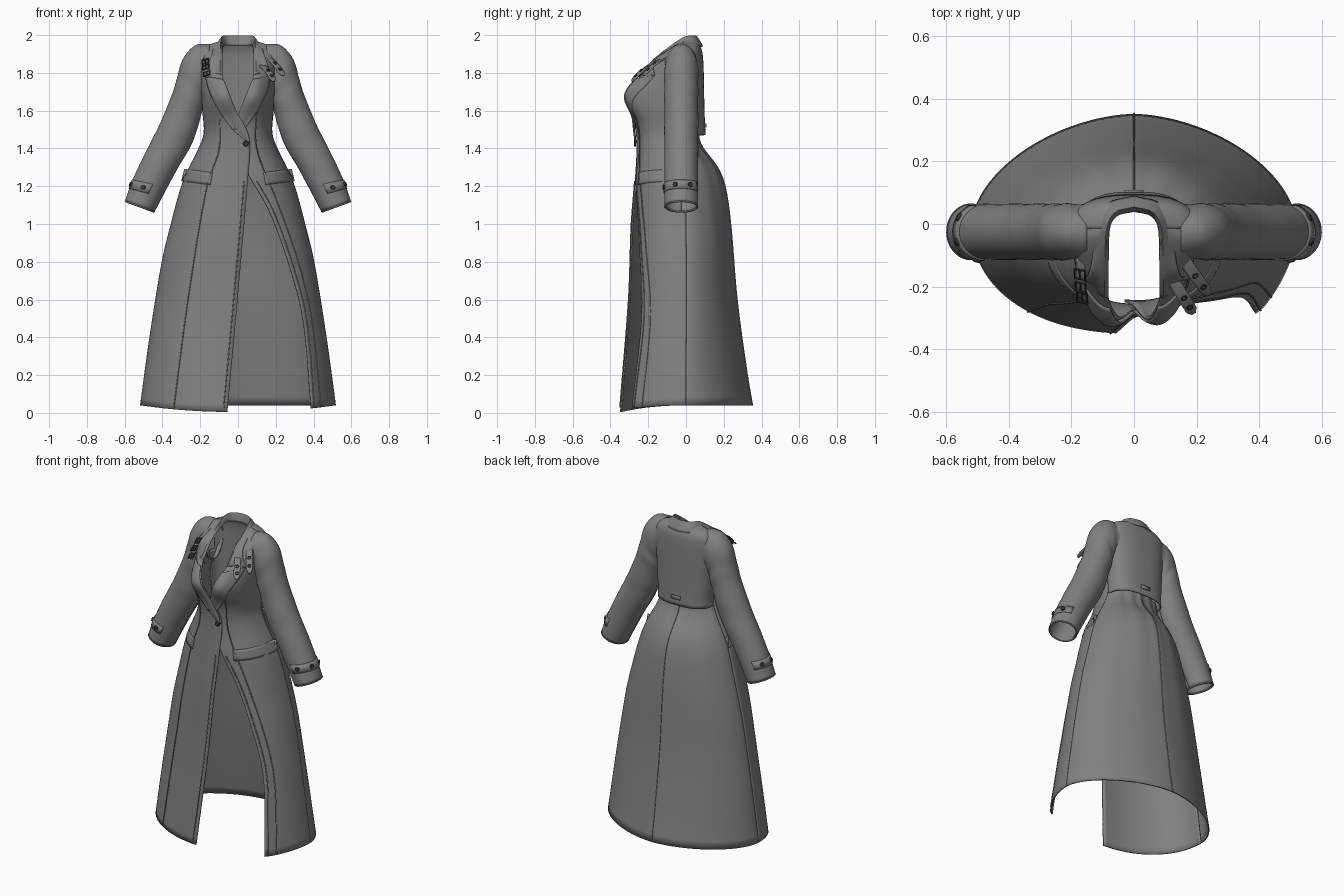
import bpy, math
from mathutils import Vector, Matrix

if "Cube" in bpy.data.objects:
    bpy.data.objects.remove(bpy.data.objects["Cube"])

PI = math.pi

def H(tab, z):
    """Smooth interpolation through a small table of (z, value)."""
    z = min(max(z, tab[0][0]), tab[-1][0])
    i = 0
    while i < len(tab) - 2 and z > tab[i + 1][0]:
        i += 1
    def slope(k):
        a, b = tab[max(k - 1, 0)], tab[min(k + 1, len(tab) - 1)]
        return (b[1] - a[1]) / (b[0] - a[0])
    (z0, p0), (z1, p1) = tab[i], tab[i + 1]
    h = z1 - z0
    t = (z - z0) / h
    return ((2*t**3 - 3*t*t + 1)*p0 + (t**3 - 2*t*t + t)*h*slope(i)
            + (3*t*t - 2*t**3)*p1 + (t**3 - t*t)*h*slope(i + 1))

# Body profiles by height: half width, front, skirt back, jacket back, centre, squareness
W = [(0, .52), (.4, .465), (.8, .40), (1, .352), (1.2, .297), (1.3, .255), (1.4, .205), (1.48, .178),
     (1.6, .185), (1.8, .195), (1.87, .2), (1.92, .188), (1.945, .155), (1.96, .11), (1.97, .09)]
YF = [(0, -.35), (.6, -.30), (1, -.285), (1.2, -.27), (1.4, -.258), (1.55, -.262), (1.68, -.264),
      (1.8, -.218), (1.85, -.185), (1.9, -.13), (1.94, -.075), (1.97, -.03)]
YB = [(0, .355), (.2, .32), (.6, .265), (1, .23), (1.2, .20), (1.3, .16), (1.4, .085), (1.45, .062), (1.52, .06)]
YJ = [(1.46, .10), (1.6, .094), (1.8, .09), (1.9, .084), (1.94, .072), (1.97, .055)]
YC = [(0, 0), (1, 0), (1.4, -.02), (1.97, -.015)]
NF = [(0, 2.2), (1, 2.3), (1.4, 2.5), (1.7, 3.0), (1.97, 2.8)]
# Front opening edge of each panel, measured toward its own side
EDGE = {-1: [(0, .06), (.65, .0), (1.28, -.055), (1.43, -.062), (1.5, -.045), (1.6, .01), (1.7, .05), (1.8, .085), (1.97, .085)],
        1: [(0, .39), (.5, .345), (.78, .275), (1.08, .165), (1.28, .05), (1.36, .0), (1.43, -.03), (1.5, -.02),
            (1.6, .01), (1.7, .05), (1.8, .085), (1.97, .085)]}
LAPEL = [(1.43, -.05), (1.5, .03), (1.6, .105), (1.7, .155), (1.78, .175)]

def front_y(x, z):
    r = min(abs(x) / H(W, z), 1)
    n, c = H(NF, z), H(YC, z)
    bust = .058 * math.exp(-((abs(x) - .11) / .1)**2 - ((z - 1.68) / .10)**2) * (1 - r**4)
    flare = .05 * max(0, 1 - z) * (1 - r) / .25 if x > .05 else 0   # open panel swings forward
    return c - (c - H(YF, z)) * (1 - r**n)**(1 / n) - bust - min(flare, .04 * max(0, 1 - z))

def on_front(x, z, off=0.0):
    return Vector((x, front_y(x, z) - off, z))

def sheet(name, fn, nu, nv, thick=.008, skip=None):
    """Grid surface from fn(u, v), thickened."""
    vs = [fn(i / nu, j / nv) for j in range(nv + 1) for i in range(nu + 1)]
    fs = []
    for j in range(nv):
        for i in range(nu):
            a = j * (nu + 1) + i
            f = (a, a + 1, a + nu + 2, a + nu + 1)
            if not (skip and skip(sum((Vector(vs[k]) for k in f), Vector()) / 4)):
                fs.append(f)
    me = bpy.data.meshes.new(name)
    me.from_pydata(vs, [], fs)
    me.validate()
    ob = bpy.data.objects.new(name, me)
    bpy.context.collection.objects.link(ob)
    m = ob.modifiers.new("thickness", 'SOLIDIFY')
    m.thickness, m.offset = thick, 0
    bpy.context.view_layer.objects.active = ob
    ob.select_set(True)
    bpy.ops.object.shade_smooth_by_angle(angle=math.radians(40))
    ob.select_set(False)

def tube(name, pts, r=.003):
    cu = bpy.data.curves.new(name, 'CURVE')
    cu.dimensions, cu.bevel_depth, cu.bevel_resolution = '3D', r, 1
    sp = cu.splines.new('POLY')
    sp.points.add(len(pts) - 1)
    for p, q in zip(sp.points, pts):
        p.co = (*q, 1)
    bpy.context.collection.objects.link(bpy.data.objects.new(name, cu))

def frame(p, n, d=Vector((0, 0, 1))):
    """Local z along n, local y as near d as possible."""
    n = Vector(n).normalized()
    x = d.cross(n).normalized()
    return Matrix.Translation(p) @ Matrix((x, n.cross(x), n)).transposed().to_4x4()

def button(name, p, n, r=.014):
    bpy.ops.mesh.primitive_cylinder_add(vertices=20, radius=r, depth=.012)
    ob = bpy.context.object
    ob.name, ob.matrix_world = name, frame(p, n)
    b = ob.modifiers.new("bevel", 'BEVEL')
    b.width, b.segments = .003, 2

def armhole(c):
    return abs(c.x) > .165 and 1.74 < c.z < 1.90 and abs(c.y + .025) < .05

# Front panels, running from lapel to hem in one piece
def front_panel(s):
    def fn(u, v):
        k = math.sin(v * PI / 2)
        z = .04 + 1.93 * k
        n, w = H(NF, z), H(W, z)
        r = max(-1, min(1, H(EDGE[s], z) / w))
        t0 = math.copysign(math.asin(abs(r)**(n / 2)), r)
        th = t0 + (PI / 2 - t0) * u
        sn = math.sin(th)
        x = s * w * math.copysign(abs(sn)**(2 / n), sn)
        under = .012 * (1 - u) * (s > 0) * math.exp(-((z - 1.45) / .15)**4)
        return (x, front_y(x, z) + under, z - .035 * math.cos(th)**2 * (1 - k))
    return fn
for s, nm in ((-1, "right"), (1, "left")):
    sheet(f"front_panel_{nm}", front_panel(s), 32, 80, skip=armhole)

# Skirt back with gentle gathers at the waist, and separate short jacket back over it
def back(prof, n, lo, hi, fold):
    def fn(u, v):
        th = (u - .5) * PI
        z = lo + (hi - lo) * math.sin(v * PI / 2)
        c, w = H(YC, z), H(W, z)
        sn = math.sin(th)
        x = w * math.copysign(abs(sn)**(2 / n), sn)
        y = c + (H(prof, z) - c) * max(math.cos(th), 0)**(2 / n)
        return (x, y + fold * v * math.cos(th) * math.cos(14 * th), z)
    return fn
skirt_fn, jacket_fn = back(YB, 1.75, .04, 1.5, .004), back(YJ, 2.6, 1.47, 1.97, 0)
sheet("skirt_back", skirt_fn, 56, 50)
sheet("jacket_back", jacket_fn, 40, 36, skip=armhole)
tube("back_centre_seam", [Vector(skirt_fn(.5, i / 50)) + Vector((0, .005, 0)) for i in range(49)])
sheet("back_tab", lambda u, v: (-.03 + .06 * u, .104, 1.51 + .022 * v), 2, 2, .008)

# Sleeves: rings given by outer and inner points (x, z)
OUT = [(.15, 1.95), (.225, 1.943), (.29, 1.87), (.32, 1.77), (.348, 1.68), (.41, 1.53), (.455, 1.44), (.51, 1.33), (.56, 1.22), (.595, 1.12)]
INN = [(.15, 1.70), (.165, 1.70), (.175, 1.67), (.18, 1.64), (.195, 1.59), (.22, 1.50), (.255, 1.41), (.32, 1.30), (.385, 1.18), (.445, 1.065)]
def ring_axis(pts, k):
    return [(i / 9, p[k]) for i, p in enumerate(pts)]
OX, OZ, IX, IZ = ring_axis(OUT, 0), ring_axis(OUT, 1), ring_axis(INN, 0), ring_axis(INN, 1)

def sleeve_pt(s, v, a, k=1.0):
    o = Vector((s * H(OX, v), 0, H(OZ, v)))
    i = Vector((s * H(IX, v), 0, H(IZ, v)))
    g = k + .03 * math.sin(v * 34 + 2.5 * math.sin(a)) * math.sin(a) * (1 - v)
    return (o + i) / 2 + (o - i) / 2 * g * math.cos(a) + Vector((0, -.025 + .086 * g * math.sin(a), 0))

for s, nm in ((-1, "right"), (1, "left")):
    sheet(f"sleeve_{nm}", lambda u, v: sleeve_pt(s, v, (u - .5) * 2 * PI), 40, 54, .007)
    tube(f"sleeve_hem_{nm}", [sleeve_pt(s, 1, i * PI / 20, 1.0) for i in range(41)], .005)
    # Cuff strap and its buttons
    sheet(f"cuff_strap_{nm}", lambda u, v: sleeve_pt(s, .875 + .05 * v, math.radians(-100 + 165 * u), 1.05), 24, 2, .006)
    for d in (-75, -20, 30):
        p, c = sleeve_pt(s, .9, math.radians(d), 1.1), sleeve_pt(s, .9, 0, 0)
        button(f"cuff_button_{nm}", p, p - c, .013)

# Lapels
for s, nm in ((-1, "right"), (1, "left")):
    lo = 1.43 if s < 0 else 1.5
    def lapel(u, v):
        z = 1.765 - (1.765 - lo) * v
        a, b = H(EDGE[s], z), H(LAPEL, z)
        x = a + (b - a) * u
        return on_front(s * x, z + .018 * u * (1 - v), .005 + .007 * math.sin(PI * min(u + .3, 1)) + (.005 if s < 0 else 0))
    sheet(f"lapel_{nm}", lapel, 12, 28, .006)

# Collar: folded strip from notch, round the neck, to the other notch
ROWS = [[(0, .042, 1.945), (0, .055, 1.995), (0, .088, 1.94)],
        [(.055, .028, 1.945), (.06, .038, 1.994), (.085, .062, 1.94)],
        [(.08, -.015, 1.945), (.088, -.015, 1.985), (.118, -.02, 1.945)]]
for z, xo in ((1.90, .138), (1.85, .155), (1.785, .178)):
    ROWS.append([tuple(on_front(.083, z, -.004)), tuple(on_front(.095, z + .012, .01)), tuple(on_front(xo, z, .02))])
def collar(u, v):
    q = (v - .5) * 2
    row = [Vector([H([(i / 5, ROWS[i][k][ax]) for i in range(6)], abs(q)) for ax in range(3)]) for k in range(3)]
    p = row[0].lerp(row[1], u * 2) if u < .5 else row[1].lerp(row[2], u * 2 - 1)
    return (math.copysign(p.x, q) if q else 0, p.y, p.z)
sheet("collar", collar, 8, 48, .007)

# Pocket flaps, with princess and facing seams
for s, nm in ((-1, "right"), (1, "left")):
    def flap(u, v):
        x = .135 + .15 * u + .012 * v
        return on_front(s * x, 1.272 + .02 * u - .065 * v, .004)
    sheet(f"pocket_flap_{nm}", flap, 10, 4, .006)
    seam = [(.03, .34), (.6, .265), (1.2, .165), (1.4, .10), (1.62, .10)]
    if s > 0:
        seam = [(.03, .44), (.5, .39), (.8, .32), (1.1, .215), (1.4, .10), (1.62, .10)]
    zs = [.03 + 1.57 * i / 80 for i in range(81)]
    tube(f"princess_seam_{nm}", [on_front(s * H(seam, z), z, .005) for z in zs])
    tube(f"facing_seam_{nm}", [on_front(s * (H(EDGE[s], z) + .018), z, .005) for z in zs[:62]])

# Front closing button
button("front_button", on_front(.042, 1.425, .014), (0, -1, 0), .015)

# Shoulder straps: two loose eyelet straps on one side, buckled strap on the other
def strap(name, a, b, wd, n):
    a, b = Vector(a), Vector(b)
    side = (b - a).cross(n).normalized() * wd / 2
    def fn(u, v):
        tip = 1 - .6 * max(0, v - .85) / .15
        return a.lerp(b, v) + side * (2 * u - 1) * tip + n * .012 * math.sin(PI * v)
    sheet(name, fn, 4, 14, .007)
    return a, b, n

def ring(name, m, seg, R, r, turn=0):
    bpy.ops.mesh.primitive_torus_add(major_segments=seg, minor_segments=6, major_radius=R, minor_radius=r)
    ob = bpy.context.object
    ob.name = name
    ob.matrix_world = m @ Matrix.Rotation(turn, 4, 'Z')

sn = Vector((.35, -.6, .7)).normalized()
for a, b in (((.15, -.10, 1.885), (.24, -.225, 1.785)), ((.125, -.18, 1.84), (.19, -.285, 1.755))):
    a, b, n = strap("loose_strap", a, b, .038, sn)
    for t in (.45, .75):
        ring("strap_eyelet", frame(a.lerp(b, t) + n * (.005 + .012 * math.sin(PI * t)), n), 16, .008, .003)
ln = Vector((-.35, -.6, .7)).normalized()
a, b, n = strap("buckle_strap", (-.17, -.11, 1.88), (-.16, -.245, 1.775), .03, ln)
for t in (.3, .6, .88):
    p = a.lerp(b, t) + n * (.008 + .012 * math.sin(PI * t))
    m = frame(p, n, b - a) @ Matrix.Diagonal((1.4, .9, 1, 1))
    ring("metal_buckle", m, 4, .021, .004, PI / 4)
    tube("metal_prong", [p - (b - a) * .1, p + (b - a) * .1], .003)

# Dark cloth everywhere, near-black buttons and metal
def material(name, g):
    m = bpy.data.materials.new(name)
    m.diffuse_color = (g, g, g, 1)
    m.use_nodes = True
    m.node_tree.nodes["Principled BSDF"].inputs["Base Color"].default_value = m.diffuse_color
    return m
cloth, trim = material("dark_cloth", .22), material("trim", .04)
for ob in bpy.data.objects:
    hard = any(k in ob.name for k in ("button", "eyelet", "metal"))
    ob.data.materials.append(trim if hard else cloth)
